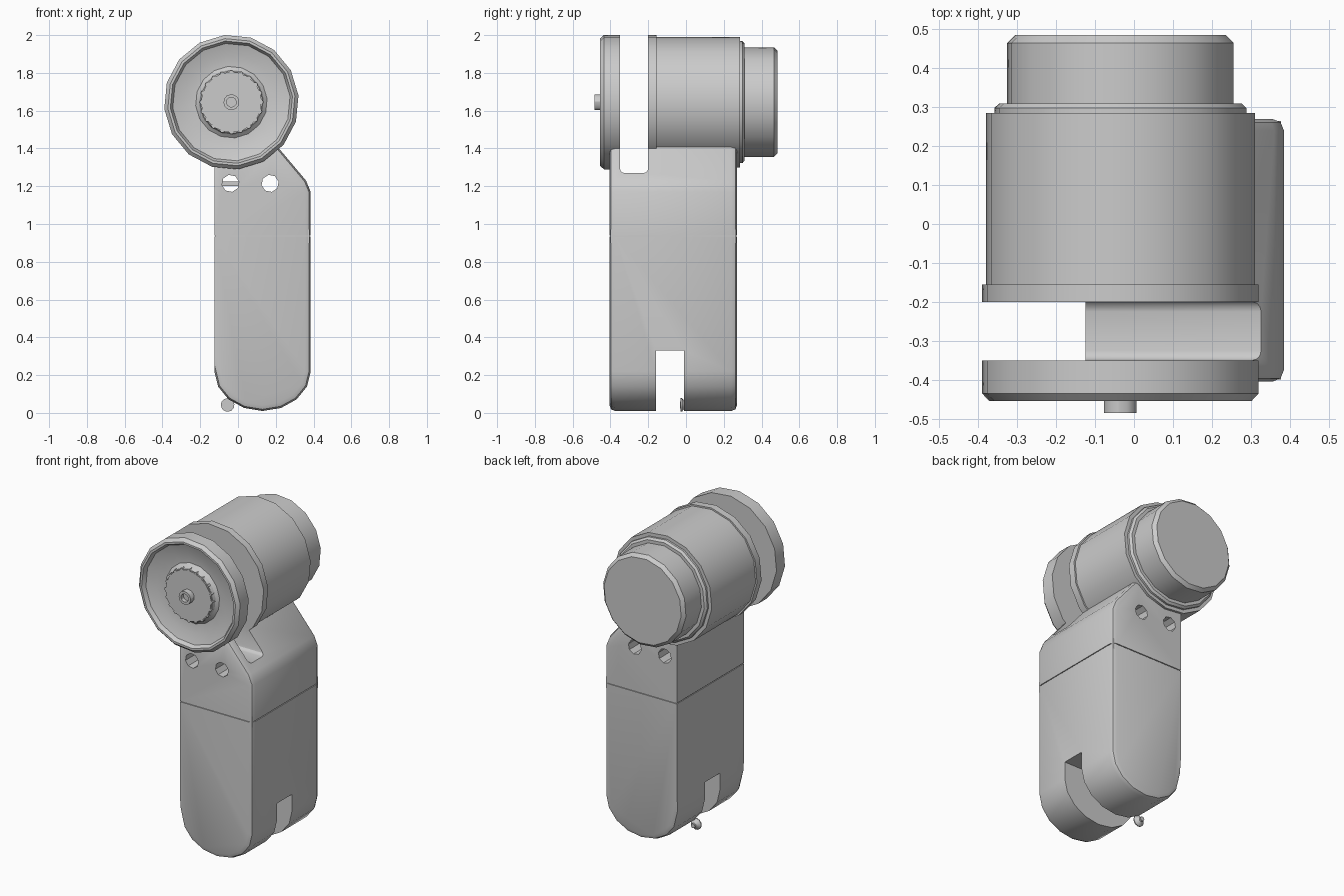
import bpy, bmesh, math
from mathutils import Vector

cube = bpy.data.objects.get("Cube")
if cube:
    bpy.data.objects.remove(cube, do_unlink=True)

grey = bpy.data.materials.new("mid_grey")
grey.use_nodes = True
grey.diffuse_color = (0.6, 0.6, 0.6, 1)
grey.node_tree.nodes["Principled BSDF"].inputs["Base Color"].default_value = (0.6, 0.6, 0.6, 1)

HEAD = (-0.035, 1.645)   # axis of the round parts
FRONT, BACK = -0.405, 0.27


def finish(name, bm, smooth=30):
    bmesh.ops.recalc_face_normals(bm, faces=bm.faces)
    mesh = bpy.data.meshes.new(name)
    bm.to_mesh(mesh)
    bm.free()
    mesh.materials.append(grey)
    obj = bpy.data.objects.new(name, mesh)
    bpy.context.collection.objects.link(obj)
    shade(obj, smooth)
    return obj


def shade(obj, angle=30):
    bpy.ops.object.select_all(action="DESELECT")
    obj.select_set(True)
    bpy.context.view_layer.objects.active = obj
    bpy.ops.object.shade_smooth_by_angle(angle=math.radians(angle))


def lathe(name, profile, centre=HEAD, sides=16, turn=0.1):
    """Turn (radius, y) points around an axis along y and cap both ends."""
    bm = bmesh.new()
    rings = []
    for r, y in profile:
        angles = [turn + 2 * math.pi * i / sides for i in range(sides)]
        rings.append([bm.verts.new((centre[0] + r * math.cos(a), y,
                                    centre[1] + r * math.sin(a))) for a in angles])
    for a, b in zip(rings, rings[1:]):
        for i in range(sides):
            j = (i + 1) % sides
            bm.faces.new((a[i], a[j], b[j], b[i]))
    bm.faces.new(rings[0])
    bm.faces.new(rings[-1])
    return finish(name, bm)


def slab(name, outline, y0, y1, bevel=0, seam=None):
    """Extrude an x-z outline along y, rounding its front and back rims."""
    bm = bmesh.new()
    face = bm.faces.new([bm.verts.new((x, y0, z)) for x, z in outline])
    ext = bmesh.ops.extrude_face_region(bm, geom=[face])
    bmesh.ops.translate(bm, vec=(0, y1 - y0, 0),
                        verts=[v for v in ext["geom"] if isinstance(v, bmesh.types.BMVert)])
    bmesh.ops.recalc_face_normals(bm, faces=bm.faces)
    if bevel:
        rims = []
        for e in bm.edges:
            a, b = (v.co for v in e.verts)
            mid = (a + b) / 2
            on_seam = abs(a.z - seam) < 0.001 and abs(b.z - seam) < 0.001
            if abs(a.y - b.y) < 0.001 and mid.x > -0.12 and not on_seam:
                rims.append(e)
        bmesh.ops.bevel(bm, geom=rims, offset=bevel, segments=2, profile=0.5, affect="EDGES")
    return finish(name, bm)


def box(name, x, y, z, round_floor=0):
    bm = bmesh.new()
    bmesh.ops.create_cube(bm, size=1)
    for v in bm.verts:
        v.co = Vector((c * (hi - lo) + (hi + lo) / 2) for c, (lo, hi) in zip(v.co, (x, y, z)))
    if round_floor:
        floor = [e for e in bm.edges if all(abs(v.co.z - z[0]) < 0.001 for v in e.verts)
                 and abs(e.verts[0].co.y - e.verts[1].co.y) < 0.001]
        bmesh.ops.bevel(bm, geom=floor, offset=round_floor, segments=3, profile=0.5, affect="EDGES")
    return finish(name, bm)


def cut(target, cutter):
    cutter.hide_render = True
    mod = target.modifiers.new("cut", "BOOLEAN")
    mod.operation, mod.solver, mod.object = "DIFFERENCE", "EXACT", cutter
    # Keep the cut first so shading comes after it
    bpy.context.view_layer.objects.active = target
    bpy.ops.object.modifier_move_to_index(modifier=mod.name, index=0)
    bpy.ops.object.modifier_apply(modifier=mod.name)
    bpy.data.objects.remove(cutter, do_unlink=True)


# Lower half of the arm, with a rounded foot and a slot
foot = [(0.13 + 0.255 * math.cos(a), 0.22 + 0.21 * math.sin(a))
        for a in (math.pi + math.pi * i / 8 for i in range(9))]
lower = slab("lower_arm", foot + [(0.385, 0.933), (-0.125, 0.933)], FRONT, BACK, 0.03, 0.933)
cut(lower, box("foot_slot", (-0.3, 0.6), (-0.16, -0.01), (-0.2, 0.33)))

# Upper half of the arm, with sloping shoulder, top slot and two holes
shoulder = [(-0.125, 0.938), (0.385, 0.938), (0.385, 1.17), (0.36, 1.23), (0.2, 1.42), (-0.125, 1.42)]
upper = slab("upper_arm", shoulder, FRONT, BACK, 0.03, 0.938)
cut(upper, box("top_slot", (-0.3, 0.6), (-0.35, -0.2), (1.27, 1.6), 0.025))
for x in (-0.04, 0.17):
    cut(upper, lathe("pin_hole", [(0.046, -0.6), (0.046, 0.6)], (x, 1.215), 8, 0.2))
for part in (lower, upper):
    shade(part)

# Recessed core behind the seam, and a bar across one hole
box("seam_core", (-0.12, 0.378), (FRONT + 0.006, BACK - 0.006), (0.9, 0.97))
box("hole_bar", (-0.1, 0.02), (-0.1, 0.1), (1.2, 1.226))

# Main barrel with front flange, rear step and rear cap
lathe("barrel_flange", [(0.357, -0.2), (0.357, -0.155)])
lathe("barrel", [(0.347, -0.17), (0.347, 0.285)])
lathe("rear_step", [(0.325, 0.27), (0.325, 0.298), (0.312, 0.31)])
lathe("rear_cap", [(0.292, 0.29), (0.292, 0.465), (0.272, 0.485)])

# Dished front disc with a ribbed hub and a hollow-headed bolt
lathe("front_disc", [(0.357, -0.35), (0.357, -0.435), (0.338, -0.455), (0.325, -0.455),
                     (0.312, -0.43), (0.25, -0.41), (0.19, -0.405), (0.172, -0.42),
                     (0.165, -0.44)])
lathe("hub", [(0.16, -0.41), (0.16, -0.448)], sides=20)
for i in range(20):
    a = 2 * math.pi * i / 20
    spot = (HEAD[0] + 0.158 * math.cos(a), HEAD[1] + 0.158 * math.sin(a))
    lathe("hub_rib", [(0.012, -0.41), (0.012, -0.447)], spot, 6)
lathe("hub_bolt", [(0.042, -0.44), (0.042, -0.485), (0.026, -0.485), (0.026, -0.46)], sides=12)

# Small loose screw beside the foot, with a cross on its head
SCREW = (-0.055, 0.042)
lathe("screw", [(0.036, -0.028), (0.036, -0.022), (0.014, -0.002), (0.014, 0.01)], SCREW, 12)
for w, h in ((0.018, 0.004), (0.004, 0.018)):
    box("screw_cross", (SCREW[0] - w, SCREW[0] + w), (-0.031, -0.027), (SCREW[1] - h, SCREW[1] + h))
